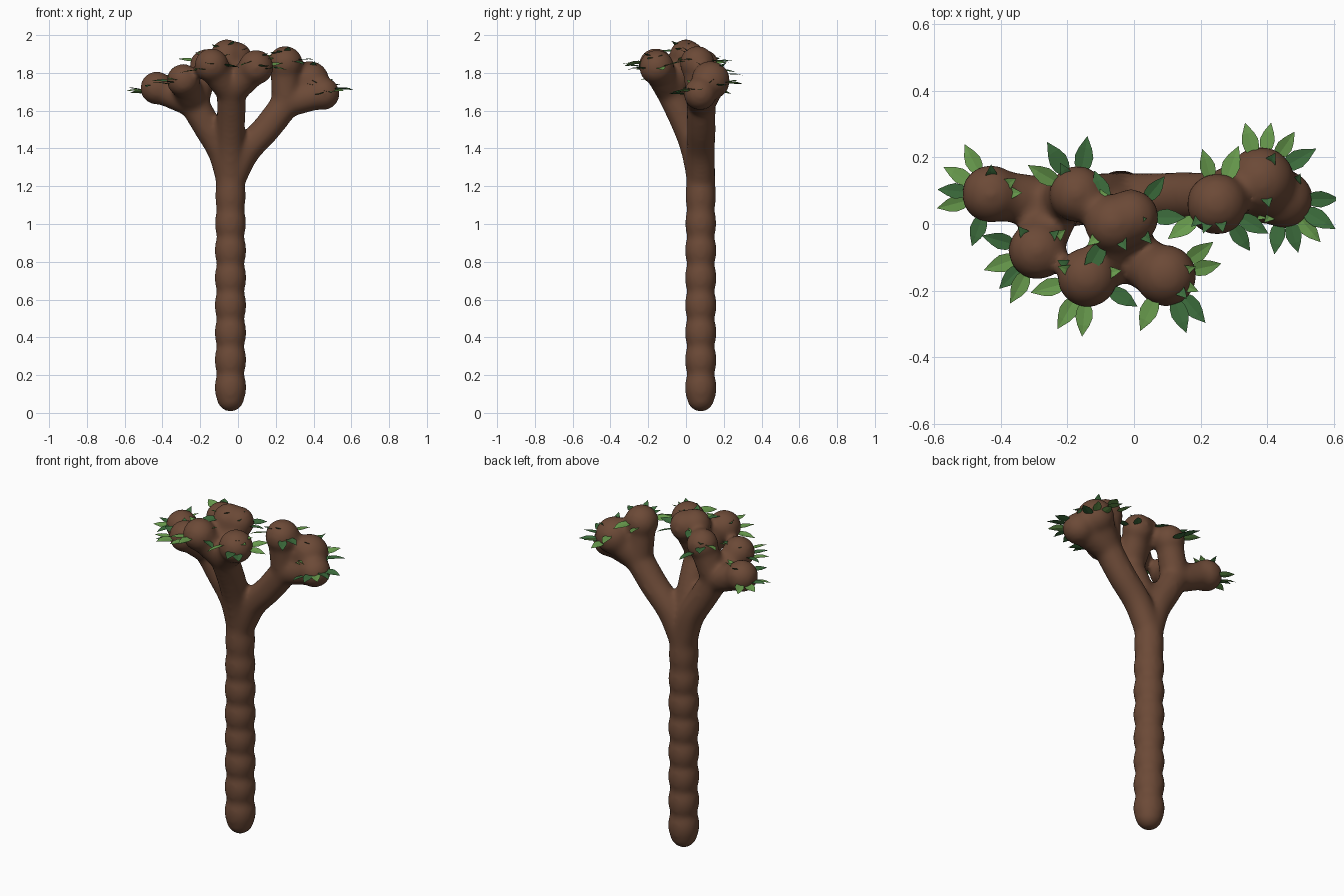
import bpy, bmesh, math, random
from mathutils import Vector, Matrix

if "Cube" in bpy.data.objects:
    bpy.data.objects.remove(bpy.data.objects["Cube"])

random.seed(4)


def material(name, rgb):
    m = bpy.data.materials.new(name)
    m.diffuse_color = (*rgb, 1)
    m.use_nodes = True
    m.node_tree.nodes["Principled BSDF"].inputs["Base Color"].default_value = m.diffuse_color
    return m


def make_object(name, bm, mats):
    me = bpy.data.meshes.new(name)
    bm.to_mesh(me)
    bm.free()
    for m in mats:
        me.materials.append(m)
    ob = bpy.data.objects.new(name, me)
    bpy.context.collection.objects.link(ob)
    return ob


bark = material("bark", (0.15, 0.068, 0.038))
greens = [material("leaf_light", (0.14, 0.33, 0.075)),
          material("leaf_dark", (0.045, 0.15, 0.045))]


def ball(bm, p, r):
    bmesh.ops.create_icosphere(bm, subdivisions=3, radius=r + 0.004,
                               matrix=Matrix.Translation(p))


def limb(bm, pts, r0, r1):
    """Chain of overlapping balls along a smoothed path."""
    pts = [Vector(p) for p in pts]
    ext = [2 * pts[0] - pts[1]] + pts + [2 * pts[-1] - pts[-2]]
    n = len(pts) - 1
    for i in range(n):
        a, b, c, d = ext[i:i + 4]
        steps = max(2, int((c - b).length / 0.018))
        for k in range(steps + 1):
            t = k / steps
            p = 0.5 * (2 * b + (c - a) * t + (2 * a - 5 * b + 4 * c - d) * t * t
                       + (3 * b - a - 3 * c + d) * t ** 3)
            u = (i + t) / n
            ball(bm, p, r0 + (r1 - r0) * u)


# Crown knobs: centre, radius, azimuths of the leaves on their sides
knobs = {
    "left": [((-0.43, 0.09, 1.72), 0.085, (118, 150, 195, 175, 250)),
             ((-0.29, -0.08, 1.76), 0.085, (165, 225, 243, 200)),
             ((-0.17, 0.09, 1.84), 0.083, (120, 80, 150))],
    "middle": [((-0.14, -0.16, 1.84), 0.088, (195, 265, 240, 330)),
               ((0.095, -0.155, 1.83), 0.09, (35, 12, 310, 290, 245)),
               ((-0.06, 0.0, 1.89), 0.085, (110, 240)),
               ((-0.01, 0.02, 1.88), 0.082, (50, 0))],
    "right": [((0.25, 0.06, 1.85), 0.09, (105, 70, 305, 330, 215)),
              ((0.38, 0.13, 1.76), 0.1, (105, 55, 30, 80)),
              ((0.45, 0.075, 1.69), 0.085, (330, 285, 0, 260, 310))],
}
fork = (-0.04, 0.08, 1.22)
branches = {
    "left": [fork, (-0.085, 0.08, 1.38), (-0.165, 0.07, 1.52), (-0.235, 0.06, 1.64)],
    "middle": [fork, (-0.04, 0.045, 1.40), (-0.037, -0.01, 1.55), (-0.035, -0.08, 1.70)],
    "right": [fork, (0.04, 0.08, 1.38), (0.155, 0.08, 1.51), (0.255, 0.08, 1.64)],
}

# Beaded trunk
bm = bmesh.new()
z = 0.079
while z < 1.24:
    bead = 0.007 * min(1, max(0.2, (1.3 - z) / 0.4))
    ball(bm, (-0.04, 0.078, z), 0.075 + bead * math.cos(2 * math.pi * (z - 0.28) / 0.145))
    z += 0.0145

# Branches, each splitting into twigs that end in knobs
for key, path in branches.items():
    limb(bm, path, 0.07, 0.074)
    for c, r, _ in knobs[key]:
        end = Vector(path[-1])
        mid = end.lerp(Vector(c), 0.5)
        limb(bm, [end, mid, c], 0.074, r * 0.85)
        ball(bm, c, r)

# Fuse into one smooth skin
tree = make_object("trunk_and_branches", bm, [bark])
rm = tree.modifiers.new("fuse", 'REMESH')
rm.mode = 'VOXEL'
rm.voxel_size = 0.013
rm.use_smooth_shade = True
sm = tree.modifiers.new("soften", 'SMOOTH')
sm.factor = 0.5
sm.iterations = 14

# Leaves: pointed ovals with a slight fold along the midrib
half = [(0.0, 0.008), (0.03, 0.024), (0.055, 0.027), (0.08, 0.019)]
bm = bmesh.new()


def leaf(base, az, pitch, scale):
    roll = random.uniform(-0.3, 0.3)
    rot = (Matrix.Rotation(az, 4, 'Z') @ Matrix.Rotation(-pitch, 4, 'Y')
           @ Matrix.Rotation(roll, 4, 'X'))
    mat = Matrix.Translation(base) @ rot @ Matrix.Scale(scale, 4)

    def vert(x, y, z):
        return bm.verts.new(mat @ Vector((x, y, z)))
    tip = vert(0.115, 0, -0.004)
    mid = [vert(x, 0, 0) for x, _ in half]
    shade = random.randrange(2)
    for s in (1, -1):
        side = [vert(x, s * w, 0.15 * w) for x, w in half]
        faces = [(mid[i], mid[i + 1], side[i + 1], side[i]) for i in range(3)]
        faces.append((mid[3], tip, side[3]))
        for f in faces:
            bm.faces.new(f if s < 0 else f[::-1]).material_index = shade


for group in knobs.values():
    for c, r, azimuths in group:
        # flat leaves round the sides
        for a in azimuths:
            az = math.radians(a)
            el = random.uniform(-0.45, 0.45)
            d = Vector((math.cos(az) * math.cos(el), math.sin(az) * math.cos(el), math.sin(el)))
            leaf(Vector(c) + d * (r - 0.02), az, random.uniform(-0.15, 0.2),
                 random.uniform(0.85, 1.05))
        # short half-buried leaves on top
        for k in range(3):
            az = random.uniform(0, 2 * math.pi)
            el = random.uniform(0.7, 1.3)
            d = Vector((math.cos(az) * math.cos(el), math.sin(az) * math.cos(el), math.sin(el)))
            leaf(Vector(c) + d * (r - 0.05), az, random.uniform(0.3, 0.75), 0.75)
make_object("leaves", bm, greens)
